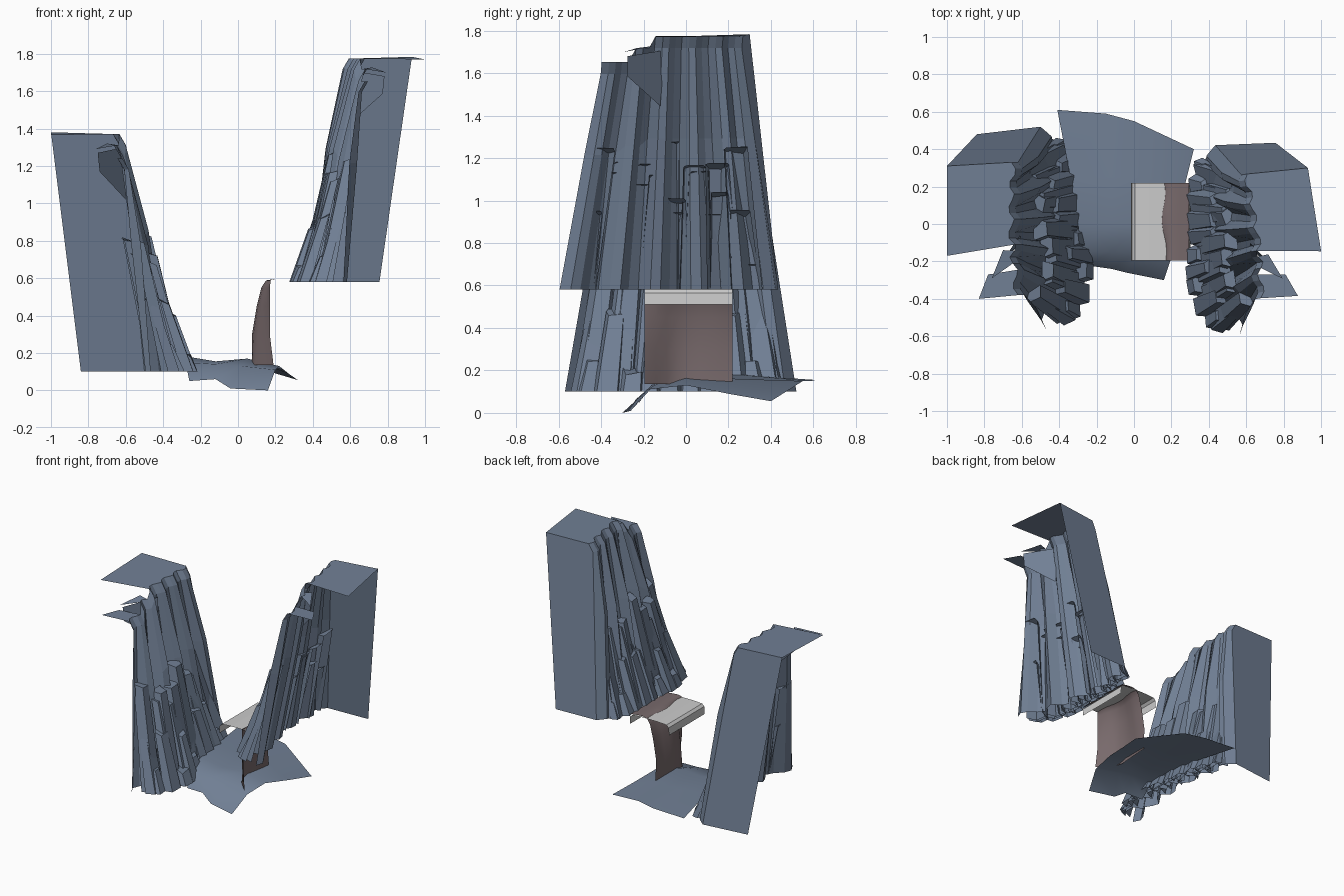
import bpy, bmesh, random
from math import cos, sin, pi, radians
from mathutils import Matrix

if "Cube" in bpy.data.objects:
    bpy.data.objects.remove(bpy.data.objects["Cube"])

random.seed(11)
R = random.uniform


def material(name, rgb):
    m = bpy.data.materials.new(name)
    m.diffuse_color = (*rgb, 1)
    m.use_nodes = True
    m.node_tree.nodes["Principled BSDF"].inputs["Base Color"].default_value = m.diffuse_color
    return m


ROCK = material("slate_rock", (0.165, 0.215, 0.30))
EARTH = material("brown_earth", (0.19, 0.145, 0.15))


def finish(bm, name, mat=None, smooth=False):
    bmesh.ops.recalc_face_normals(bm, faces=bm.faces)
    me = bpy.data.meshes.new(name)
    bm.to_mesh(me)
    bm.free()
    ob = bpy.data.objects.new(name, me)
    bpy.context.collection.objects.link(ob)
    if mat:
        me.materials.append(mat)
    for p in me.polygons:
        p.use_smooth = smooth
    return ob


def grid(bm, rows):
    vs = [[bm.verts.new(p) for p in r] for r in rows]
    for a, b in zip(vs, vs[1:]):
        for i in range(len(a) - 1):
            bm.faces.new((a[i], a[i + 1], b[i + 1], b[i]))
    return vs


def poly(bm, pts):
    bm.faces.new([p if isinstance(p, bmesh.types.BMVert) else bm.verts.new(p) for p in pts])


def column(bm, base, top, r0, r1):
    """Leaning, tapered half-column: valley-side faces and a tilted cap only."""
    low, high = [], []
    for a in (-1.75, -.75, .7, 1.75):
        a += R(-.2, .2)
        c, s = cos(a), sin(a)
        low.append(bm.verts.new((base[0] + r0 * c, base[1] + r0 * s, base[2])))
        high.append(bm.verts.new((top[0] + r1 * c, top[1] + r1 * s, top[2] - .35 * r1 * c + R(-.01, .01))))
    for i in range(3):
        bm.faces.new((low[i], low[i + 1], high[i + 1], high[i]))
    back = [bm.verts.new((top[0] - .4 * r1, top[1] + s * r1, top[2] + .01)) for s in (.8, -.8)]
    bm.faces.new(high + back)


def toe_x(y):
    """Inner foot line of the cliff, seen from above."""
    pts = [(-.6, -.36), (-.5, -.29), (-.27, -.22), (0, -.255), (.2, -.285), (.38, -.34), (.55, -.45)]
    for (y0, x0), (y1, x1) in zip(pts, pts[1:]):
        if y <= y1:
            return x0 + (x1 - x0) * (y - y0) / (y1 - y0)
    return pts[-1][1]


# left cliff: ribbed wall
bm = bmesh.new()
N = 22
foot, mid, rim, edge = [], [], [], []
for i in range(N):
    t = i / (N - 1)
    yb = .52 - 1.09 * t
    yt = .33 - .71 * t
    zig = (0, .045, .035, -.005)[i % 4] + R(-.012, .012)
    if i == 0:
        zig = 0
    z = 1.37 if yt > -.14 else (1.31 if yt > -.23 else 1.24)
    xt = -.62 - .02 * sin(pi * t) + .02 * t + .5 * zig
    xb = -.50 + .09 * sin(pi * t) + zig
    foot.append((xb, yb, .1))
    k = .62
    mid.append((xb + (xt - xb) * k + .6 * zig, yb + (yt - yb) * k, .1 + (z - .15) * k))
    rim.append((xt, yt, z - .06))
    edge.append((xt - .035, yt, z))
vs = grid(bm, [foot, mid, rim, edge])
top = vs[3]

# left cliff: stepped plateaus, open on the outer side
hi = [v for v in top if v.co.z > 1.34]
step = [v for v in top if 1.28 < v.co.z < 1.34]
lo = [v for v in top if v.co.z < 1.28]
poly(bm, [(-1, -.17, 1.365), (-1, .31, 1.38)] + hi)
poly(bm, [(-.76, -.29, 1.29), (-.70, -.14, 1.32)] + step)
poly(bm, [(-.83, -.40, 1.24), (-.78, -.27, 1.24)] + lo)
# hanging step wall below the plateaus, then flat back panel
poly(bm, [(-.75, -.27, 1.27), (-.74, -.27, 1.17), (-.60, -.08, 1.02), (-.61, -.06, 1.3)])
poly(bm, [(-1, .31, 1.38), (-.84, .48, .1), vs[0][0], vs[1][0], vs[2][0], vs[3][0]])

# left cliff: three rows of basalt columns against the wall
for count, inset, lean, r0, r1, z0, z1 in ((10, .045, .31, .062, .044, .20, .48),
                                           (8, .085, .27, .074, .050, .48, .70),
                                           (7, .115, .21, .080, .054, .70, .86)):
    for i in range(count):
        y = -.51 + .97 * (i + R(.35, .65)) / count
        x = toe_x(y) - inset + R(-.012, .012)
        z = R(z0, z1)
        h = z - .1
        column(bm, (x, y, .1), (x - lean * h, y * (1 - .3 * h), z), r0 * R(.9, 1.1), r1 * R(.85, 1.2))
left = finish(bm, "left_cliff", ROCK)

# right cliff: mirrored, turned and raised copy
right = left.copy()
right.data = left.data.copy()
right.name = "right_cliff"
right.data.transform(Matrix.Translation((.047, -.135, .486)) @ Matrix.Rotation(radians(9), 4, 'Z')
                     @ Matrix.Diagonal((-.94, .94, .94, 1)))
right.data.flip_normals()
bpy.context.collection.objects.link(right)

# valley floor
bm = bmesh.new()
grid(bm, [
    [(-.26, -.22, .05), (-.12, -.24, .06), (-.04, -.26, .01), (.16, -.30, 0)],
    [(-.28, -.15, .15), (-.12, -.15, .14), (.02, -.15, .13), (.20, -.18, .11)],
    [(-.30, 0, .185), (-.12, 0, .155), (.05, 0, .17), (.22, 0, .13)],
    [(-.34, .25, .18), (-.12, .25, .155), (.05, .25, .16), (.27, .20, .09)],
    [(-.41, .61, .155), (-.15, .59, .15), (0, .55, .15), (.32, .40, .055)]])
finish(bm, "valley_floor", ROCK, True)

# brown bank: wavy wall curling over to a ledge under the right cliff
bm = bmesh.new()
rows = []
for i in range(9):
    t = i / 8
    y = -.195 + .415 * t
    curl = max(0, 1 - t / .3)          # the front end turns back toward the right
    x = .065 + .125 * curl + .03 * t
    w = .010 * sin(t * 9)
    rows.append([(x, y, .135), (.085 + .085 * curl + w, y, .3), (.11 + .06 * curl + w, y, .45),
                 (.135 + .035 * curl + w, y, .55), (.16 + .01 * curl + w, y, .588), (.20, y, .596),
                 (.25, y, .592), (.295, y, .586)])
grid(bm, rows)
finish(bm, "earth_bank", EARTH, True)

# pale overhanging shelf with a turned-down lip at both ends
bm = bmesh.new()
prof = [(-.015, .51), (-.012, .565), (.005, .582), (.08, .586), (.20, .586), (.285, .58), (.30, .565), (.303, .51)]
grid(bm, [[(x, y, z) for x, z in prof] for y in (-.195, .22)])
finish(bm, "shelf")
